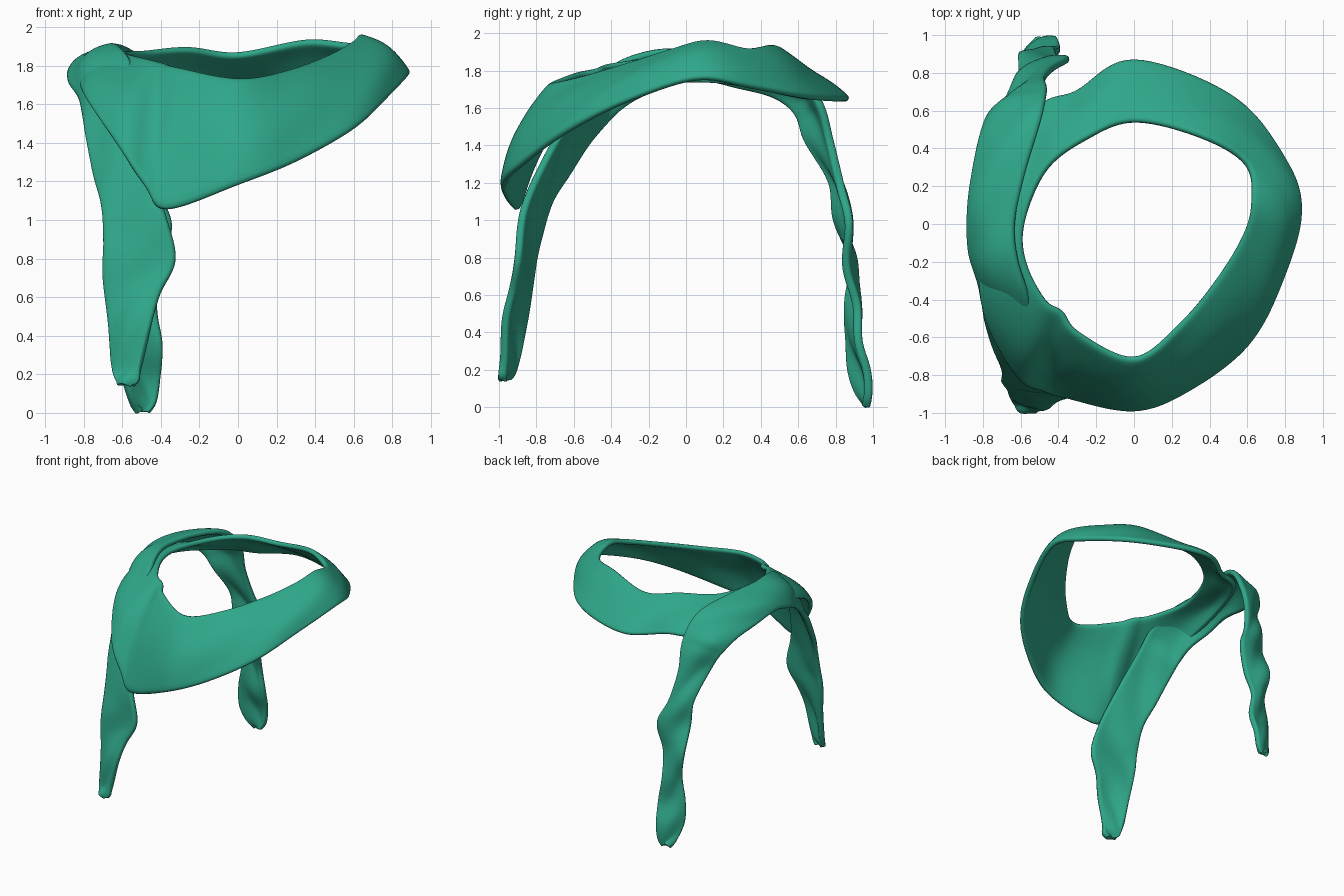
import bpy
import bmesh
import math
from mathutils import Vector

cube = bpy.data.objects.get("Cube")
if cube:
    bpy.data.objects.remove(cube, do_unlink=True)

# Single cloth colour
cloth = bpy.data.materials.new("sea_green_cloth")
cloth.use_nodes = True
cloth.diffuse_color = (0.028, 0.385, 0.25, 1)
shader = cloth.node_tree.nodes["Principled BSDF"]
shader.inputs["Base Color"].default_value = cloth.diffuse_color
shader.inputs["Roughness"].default_value = 0.8


def spline(points, steps, closed):
    """Sample a smooth curve that passes through every point."""
    pts = [Vector(p) for p in points]
    count = len(pts)

    def pick(i):
        return pts[i % count] if closed else pts[max(0, min(count - 1, i))]

    samples = []
    for i in range(count if closed else count - 1):
        a, b, c, d = (pick(i + k) for k in (-1, 0, 1, 2))
        for s in range(steps):
            t = s / steps
            samples.append(b + 0.5 * t * (c - a + t * (2 * a - 5 * b + 4 * c - d
                           + t * (3 * (b - c) + d - a))))
    if not closed:
        samples.append(pts[-1])
    return samples


def ribbon(name, sections, bulge_rule, wrinkle, thickness, closed=False, steps=5, across=10):
    """Loft a cloth strip between two edge curves, puffed outward in the middle."""
    edge_a = spline([s[:3] for s in sections], steps, closed)
    edge_b = spline([s[3:] for s in sections], steps, closed)
    bm = bmesh.new()
    rows = []
    for i, (a, b) in enumerate(zip(edge_a, edge_b)):
        bulge = bulge_rule(a.lerp(b, 0.5))
        row = []
        for j in range(across + 1):
            u = j / across
            p = a.lerp(b, u)
            radial = Vector((p.x, p.y, 0)).normalized()
            outward = (radial + Vector((0, 0, 0.6))).normalized()
            arch = math.sin(math.pi * u)
            fold = wrinkle * math.sin(0.55 * i + 5 * u) * arch
            row.append(bm.verts.new(p + outward * (bulge * arch + fold)))
        rows.append(row)
    total = len(rows)
    for i in range(total if closed else total - 1):
        r, n = rows[i], rows[(i + 1) % total]
        for j in range(across):
            bm.faces.new((r[j], r[j + 1], n[j + 1], n[j]))
    bmesh.ops.recalc_face_normals(bm, faces=bm.faces)
    mesh = bpy.data.meshes.new(name)
    bm.to_mesh(mesh)
    bm.free()
    mesh.materials.append(cloth)
    mesh.shade_smooth()
    obj = bpy.data.objects.new(name, mesh)
    bpy.context.collection.objects.link(obj)
    solid = obj.modifiers.new("cloth_thickness", "SOLIDIFY")
    solid.thickness = thickness
    solid.offset = 0
    soft = obj.modifiers.new("soft_edges", "SUBSURF")
    soft.levels = soft.render_levels = 1


def band_bulge(p):
    """The band is full at the front and flatter at the back."""
    return max(0.015, min(0.055, 0.055 - 0.1 * p.y))


def strip_bulge(p):
    """The strip is puffy over the top, cupped in the back tail, flat in the front tail."""
    if p.z > 1.6:
        return 0.048
    return 0.025 if p.y > 0 else 0.012


# Neck band: upper rim point, then lower hem point, around the loop
neck_band = [
    (-.3, -.57, 1.79, -.37, -.91, 1.05),
    (0, -.71, 1.73, 0, -.98, 1.18),
    (.25, -.52, 1.77, .3, -.87, 1.3),
    (.45, -.27, 1.84, .6, -.64, 1.47),
    (.58, -.05, 1.91, .77, -.32, 1.63),
    (.62, .12, 1.95, .88, .05, 1.75),
    (.59, .32, 1.91, .8, .33, 1.71),
    (.35, .46, 1.93, .53, .67, 1.65),
    (0, .54, 1.86, 0, .87, 1.64),
    (-.25, .45, 1.89, -.3, .7, 1.65),
    (-.47, .28, 1.87, -.52, .6, 1.66),
    (-.58, 0, 1.86, -.76, .1, 1.74),
    (-.57, -.2, 1.85, -.8, -.42, 1.66),
    (-.47, -.4, 1.83, -.62, -.8, 1.38),
    (-.38, -.46, 1.81, -.48, -.88, 1.17),
]
ribbon("neck_band", neck_band, band_bulge, 0.006, 0.04, closed=True, across=12)

# Long strip: rises as the back tail, crosses the right side, falls as the front tail
back_tail = [
    (-.51, .95, 0, -.46, .96, 0),
    (-.56, .92, .06, -.42, .97, .06),
    (-.6, .87, .2, -.4, .97, .2),
    (-.6, .86, .38, -.39, .92, .36),
    (-.57, .86, .57, -.42, .91, .55),
    (-.61, .89, .78, -.39, .85, .76),
    (-.61, .8, 1, -.34, .87, .98),
    (-.62, .77, 1.2, -.42, .83, 1.17),
    (-.68, .64, 1.42, -.47, .77, 1.42),
    (-.75, .59, 1.56, -.46, .71, 1.64),
]
side_strip = [
    (-.81, .46, 1.66, -.49, .55, 1.82),
    (-.85, .27, 1.71, -.58, .25, 1.89),
    (-.87, .05, 1.75, -.63, 0, 1.9),
    (-.87, -.14, 1.7, -.61, -.2, 1.89),
    (-.81, -.32, 1.61, -.55, -.4, 1.81),
    (-.79, -.5, 1.44, -.52, -.6, 1.58),
]
front_tail = [
    (-.75, -.63, 1.24, -.45, -.77, 1.3),
    (-.71, -.73, 1.08, -.38, -.87, 1.05),
    (-.7, -.79, .88, -.32, -.9, .8),
    (-.7, -.82, .7, -.4, -.93, .62),
    (-.67, -.86, .45, -.45, -.97, .45),
    (-.65, -.89, .27, -.5, -.98, .25),
    (-.64, -.93, .18, -.51, -.98, .17),
    (-.61, -.96, .14, -.54, -.98, .14),
]
ribbon("tied_strip", back_tail + side_strip + front_tail, strip_bulge, 0.014, 0.045)
